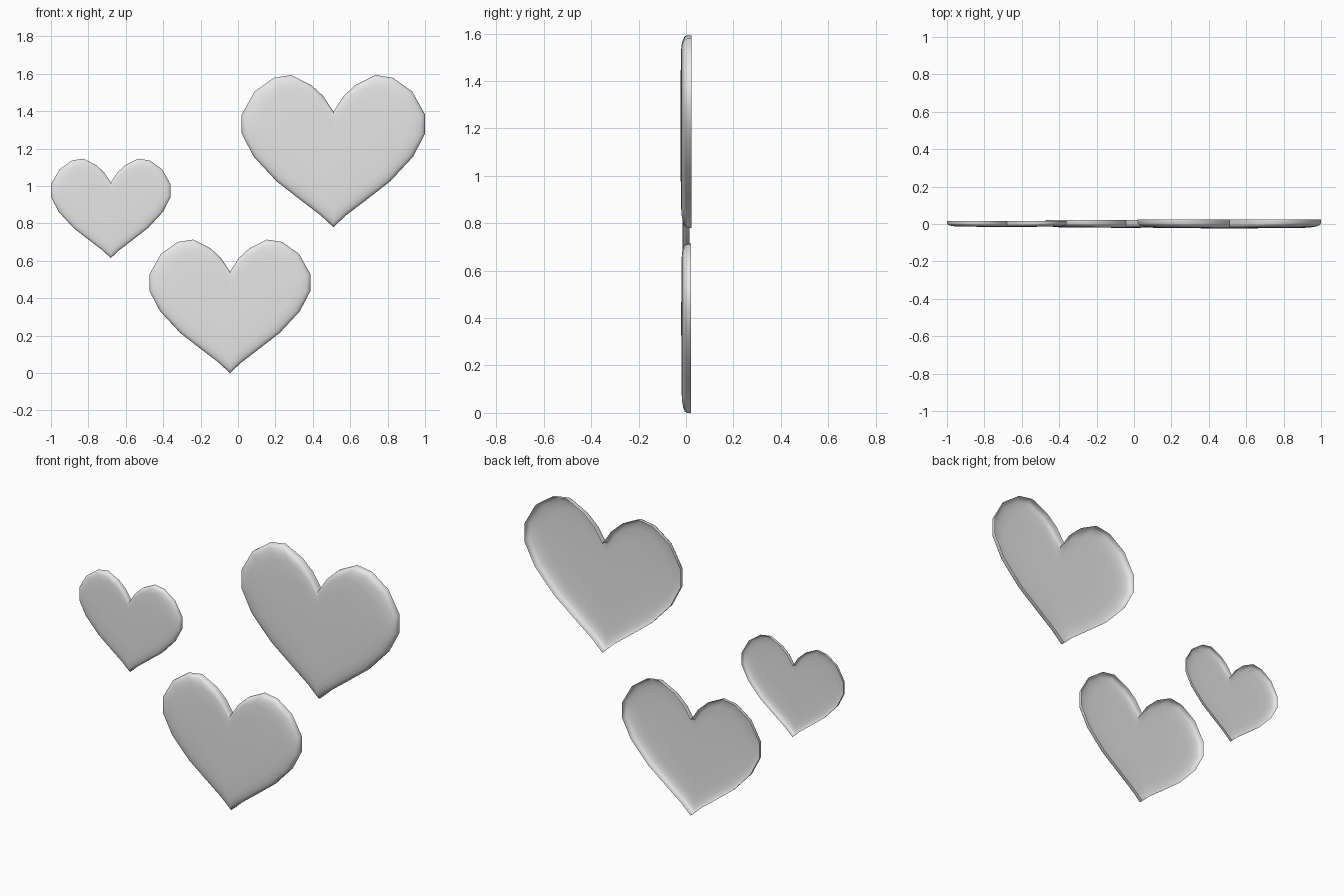
import bpy
import bmesh
from mathutils import Vector

cube = bpy.data.objects.get("Cube")
if cube:
    bpy.data.objects.remove(cube, do_unlink=True)

# One plain colour for all hearts
grey = bpy.data.materials.new("light_grey")
grey.use_nodes = True
colour = (0.8, 0.8, 0.8, 1.0)
grey.diffuse_color = colour
grey.node_tree.nodes["Principled BSDF"].inputs["Base Color"].default_value = colour

# Half outline (x, z) from tip to notch, half-width 1; mirrored to the other side
half = [(0, 0), (0.14, 0.13), (0.35, 0.29), (0.62, 0.5), (0.87, 0.77), (1, 1.02),
        (1, 1.23), (0.86, 1.48), (0.65, 1.63), (0.46, 1.66), (0.24, 1.55),
        (0.11, 1.43), (0, 1.26)]
outline = half + [(-x, z) for x, z in half[-2:0:-1]]
middle = 0.95

# Puffed section from the open back rim to the front: (scale about middle, y)
section = [(1, 0.047), (1, 0.008), (0.985, -0.012), (0.95, -0.026),
           (0.89, -0.037), (0.8, -0.043), (0.5, -0.046)]


def heart(name, x, z, size):
    """Hollow-backed, rounded heart with its tip at (x, z)."""
    bm = bmesh.new()
    rings = [[bm.verts.new((px * s, y, middle + (pz - middle) * s))
              for px, pz in outline] for s, y in section]
    centre = bm.verts.new((0, -0.047, middle))
    count = len(outline)
    for i in range(count):
        j = (i + 1) % count
        for outer, inner in zip(rings, rings[1:]):
            bm.faces.new((outer[i], outer[j], inner[j], inner[i]))
        bm.faces.new((rings[-1][i], rings[-1][j], centre))
    bmesh.ops.scale(bm, vec=(size, size, size), verts=bm.verts)
    bmesh.ops.translate(bm, vec=Vector((x, 0, z)), verts=bm.verts)
    mesh = bpy.data.meshes.new(name)
    bm.to_mesh(mesh)
    bm.free()
    mesh.materials.append(grey)
    obj = bpy.data.objects.new(name, mesh)
    bpy.context.collection.objects.link(obj)
    bpy.ops.object.select_all(action="DESELECT")
    obj.select_set(True)
    bpy.context.view_layer.objects.active = obj
    bpy.ops.object.shade_smooth_by_angle(angle=1.0)


heart("large_heart", 0.51, 0.78, 0.49)
heart("medium_heart", -0.043, 0, 0.43)
heart("small_heart", -0.68, 0.615, 0.32)
